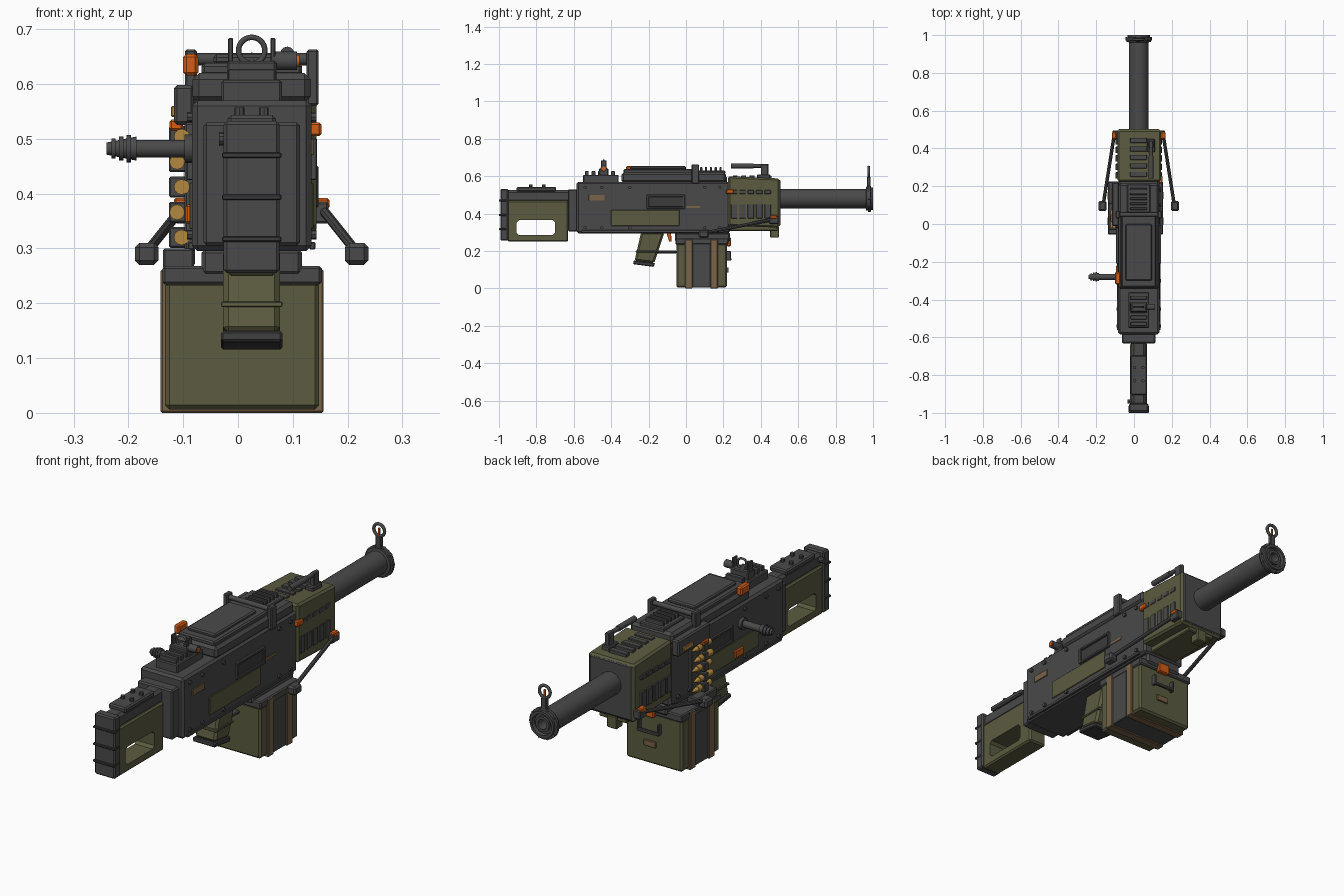
import bpy, bmesh, math
from mathutils import Vector, Matrix

CX = 0.025          # centre plane of the weapon


def mat(name, r, g, b):
    m = bpy.data.materials.new(name)
    m.diffuse_color = (r, g, b, 1)
    return m


GRAY = mat("gunmetal_gray", 0.068, 0.068, 0.07)
DARK = mat("dark_gray", 0.045, 0.045, 0.047)
OLIVE = mat("olive_green", 0.105, 0.105, 0.052)
TAN = mat("tan_strap", 0.19, 0.125, 0.065)
BRASS = mat("brass", 0.45, 0.25, 0.05)
ORANGE = mat("orange", 0.65, 0.11, 0.008)


def finish(name, bm, m, smooth=False):
    bmesh.ops.recalc_face_normals(bm, faces=bm.faces)
    me = bpy.data.meshes.new(name)
    bm.to_mesh(me)
    bm.free()
    me.materials.append(m)
    ob = bpy.data.objects.new(name, me)
    bpy.context.collection.objects.link(ob)
    if smooth:
        bpy.ops.object.select_all(action='DESELECT')
        ob.select_set(True)
        bpy.context.view_layer.objects.active = ob
        bpy.ops.object.shade_smooth_by_angle(angle=math.radians(35))
    return ob


def box(name, x, y, z, m, bev=0.004):
    bm = bmesh.new()
    size = [b - a for a, b in (x, y, z)]
    mid = [(a + b) / 2 for a, b in (x, y, z)]
    bmesh.ops.create_cube(bm, size=1, matrix=Matrix.Translation(mid) @ Matrix.Diagonal((*size, 1)))
    bev = min(bev, min(size) * 0.3)
    if bev > 0:
        bmesh.ops.bevel(bm, geom=bm.edges[:], offset=bev, segments=1, affect='EDGES')
    return finish(name, bm, m)


def mid_box(name, half, y, z, m, bev=0.004):
    return box(name, (CX - half, CX + half), y, z, m, bev)


def side_boxes(name, inner, outer, y, z, m, bev=0.002):
    # a matching pair on the right and left side, distances from the centre plane
    box(name + "_right", (CX + inner, CX + outer), y, z, m, bev)
    box(name + "_left", (CX - outer, CX - inner), y, z, m, bev)


def rod(name, a, b, r, m, n=16, r2=None):
    a, b = Vector(a), Vector(b)
    bm = bmesh.new()
    M = Matrix.Translation((a + b) / 2) @ (b - a).to_track_quat('Z', 'Y').to_matrix().to_4x4()
    bmesh.ops.create_cone(bm, cap_ends=True, segments=n, radius1=r, radius2=r if r2 is None else r2,
                          depth=(b - a).length, matrix=M)
    return finish(name, bm, m, n > 8)


def extrude(name, pts, x0, x1, m, bev=0.005):
    # (y, z) side profile pushed across x
    bm = bmesh.new()
    f = bm.faces.new([bm.verts.new((x0, y, z)) for y, z in pts])
    g = bmesh.ops.extrude_face_region(bm, geom=[f])
    bmesh.ops.translate(bm, vec=(x1 - x0, 0, 0), verts=[v for v in g["geom"] if isinstance(v, bmesh.types.BMVert)])
    if bev:
        bmesh.ops.bevel(bm, geom=bm.edges[:], offset=bev, segments=1, affect='EDGES')
    return finish(name, bm, m)


def lathe(name, prof, zc, m, n=32):
    # (radius, y) profile spun around the barrel axis
    bm = bmesh.new()
    vs = [bm.verts.new((CX + r, y, zc)) for r, y in prof]
    es = [bm.edges.new(p) for p in zip(vs, vs[1:])]
    bmesh.ops.spin(bm, geom=vs + es, cent=(CX, 0, zc), axis=(0, 1, 0), angle=2 * math.pi, steps=n)
    bmesh.ops.remove_doubles(bm, verts=bm.verts, dist=1e-5)
    return finish(name, bm, m, True)


# --- stock with a rounded window
stock = mid_box("stock_body", 0.045, (-0.955, -0.63), (0.25, 0.47), OLIVE, 0.007)
cutter = mid_box("window_cutter", 0.2, (-0.905, -0.70), (0.285, 0.365), DARK, 0.012)
cutter.hide_render = True
mod = stock.modifiers.new("window", 'BOOLEAN')
mod.object, mod.operation, mod.solver = cutter, 'DIFFERENCE', 'EXACT'
bpy.context.view_layer.objects.active = stock
bpy.ops.object.modifier_apply(modifier=mod.name)
bpy.data.objects.remove(cutter)
mid_box("stock_tube", 0.037, (-0.96, -0.62), (0.462, 0.525), GRAY, 0.012)
mid_box("butt_plate", 0.051, (-0.993, -0.95), (0.255, 0.532), GRAY, 0.006)
for z in (0.317, 0.393, 0.47):
    mid_box("butt_rib", 0.054, (-1.0, -0.962), (z - 0.005, z + 0.005), DARK, 0.002)
mid_box("cheek_rest", 0.044, (-0.905, -0.695), (0.518, 0.543), GRAY, 0.006)
for y in (-0.83, -0.76):
    for x in (-0.022, 0.022):
        rod("cheek_bolt", (CX + x, y, 0.54), (CX + x, y, 0.557), 0.009, GRAY, 8)
rod("sling_knob", (-0.035, -0.94, 0.50), (0.0, -0.94, 0.50), 0.012, GRAY, 10)

# --- receiver
mid_box("receiver", 0.109, (-0.585, 0.235), (0.295, 0.57), GRAY, 0.01)
mid_box("rear_collar", 0.088, (-0.632, -0.58), (0.305, 0.53), GRAY, 0.006)
side_boxes("lower_panel", 0.105, 0.113, (-0.40, -0.035), (0.335, 0.42), OLIVE)
side_boxes("lower_rail", 0.105, 0.116, (-0.56, 0.2), (0.298, 0.312), GRAY)
for z in (0.425, 0.49):
    side_boxes("port_frame_bar", 0.105, 0.119, (-0.21, -0.005), (z, z + 0.011), GRAY)
for y in (-0.21, -0.017):
    side_boxes("port_frame_end", 0.105, 0.119, (y, y + 0.012), (0.425, 0.50), GRAY)
side_boxes("port_cover", 0.105, 0.112, (-0.20, -0.015), (0.435, 0.49), DARK)
box("data_plate", (0.13, 0.138), (-0.52, -0.435), (0.47, 0.50), TAN, 0.001)
box("marking_strip", (0.132, 0.1365), (0.0, 0.075), (0.43, 0.442), TAN, 0.001)
box("left_button", (-0.096, -0.08), (-0.28, -0.22), (0.345, 0.38), ORANGE)
box("right_selector", (0.13, 0.152), (0.215, 0.255), (0.505, 0.53), ORANGE)
for y in (-0.54, -0.45, -0.3, 0.1, 0.18):
    for z in (0.325, 0.54):
        for s in (-1, 1):
            rod("receiver_bolt", (CX + s * 0.105, y, z), (CX + s * 0.118, y, z), 0.009, GRAY, 8)

# --- top rail and rear sight
mid_box("rear_rail", 0.055, (-0.55, -0.36), (0.565, 0.607), GRAY)
for y in (-0.53, -0.495, -0.46, -0.425, -0.39):
    mid_box("rear_rail_rib", 0.043, (y - 0.01, y + 0.01), (0.605, 0.627), GRAY, 0.002)
mid_box("rear_sight_base", 0.045, (-0.465, -0.415), (0.60, 0.642), GRAY)
side_boxes("rear_sight_post", 0.034, 0.043, (-0.455, -0.425), (0.625, 0.684), GRAY)
bm = bmesh.new()


def ring(name, y, z, R, r, m):
    bpy.ops.mesh.primitive_torus_add(location=(CX, y, z), rotation=(math.pi / 2, 0, 0), major_radius=R,
                                     minor_radius=r, major_segments=28, minor_segments=8)
    ob = bpy.context.object
    ob.name = name
    ob.data.materials.append(m)
    bpy.ops.object.shade_smooth_by_angle(angle=math.radians(50))


bm.free()
ring("rear_sight_ring", -0.44, 0.661, 0.024, 0.005, GRAY)
rod("sight_drum", (CX + 0.04, -0.44, 0.642), (0.108, -0.44, 0.642), 0.017, GRAY, 14)
rod("sight_knob", (0.104, -0.44, 0.642), (0.112, -0.44, 0.642), 0.011, ORANGE, 12)

# --- feed cover, hinge and latch
mid_box("feed_cover", 0.108, (-0.345, 0.215), (0.565, 0.62), GRAY, 0.012)
mid_box("feed_cover_lid", 0.092, (-0.335, 0.05), (0.615, 0.638), GRAY, 0.006)
mid_box("feed_cover_panel", 0.07, (-0.30, 0.0), (0.635, 0.654), GRAY, 0.006)
mid_box("cover_front_plate", 0.062, (0.06, 0.21), (0.61, 0.63), GRAY)
for i in range(5):
    mid_box("cover_front_rib", 0.045, (0.075 + i * 0.026, 0.087 + i * 0.026), (0.625, 0.648), GRAY, 0.002)
rod("cover_hinge_bar", (-0.08, 0.05, 0.645), (0.135, 0.05, 0.645), 0.011, GRAY, 12)
side_boxes("hinge_post", 0.1, 0.122, (0.03, 0.07), (0.56, 0.663), GRAY, 0.004)
box("cover_latch", (-0.1, -0.072), (-0.32, -0.255), (0.615, 0.655), ORANGE, 0.006)

# --- handguard with vents
extrude("handguard", [(0.225, 0.335), (0.5, 0.325), (0.5, 0.588), (0.225, 0.60)], CX - 0.113, CX + 0.118, OLIVE, 0.009)
mid_box("handguard_front_plate", 0.106, (0.49, 0.504), (0.335, 0.58), GRAY)
mid_box("handguard_under_rail", 0.07, (0.23, 0.49), (0.308, 0.335), OLIVE)
box("under_lug", (0.0, 0.05), (0.45, 0.498), (0.272, 0.33), OLIVE)
for i in range(5):
    y = 0.24 + i * 0.045
    side_boxes("side_vent", 0.108, 0.122, (y, y + 0.034), (0.375, 0.45), GRAY)
    side_boxes("upper_vent", 0.108, 0.121, (y, y + 0.034), (0.505, 0.525), GRAY)
    box("top_vent", (-0.02, 0.068), (y + 0.01, y + 0.036), (0.58, 0.604), GRAY, 0.002)

# --- carrying handle
box("handle_base", (0.07, 0.11), (0.38, 0.45), (0.585, 0.61), GRAY)
box("handle_post", (0.078, 0.102), (0.4, 0.44), (0.6, 0.664), GRAY)
rod("handle_bar", (0.09, 0.25, 0.655), (0.09, 0.44, 0.655), 0.01, GRAY, 12)
rod("handle_grip", (0.09, 0.24, 0.655), (0.09, 0.36, 0.655), 0.013, GRAY, 12)

# --- barrel, muzzle and front sight
lathe("barrel", [(0, 0.48), (0.052, 0.48), (0.052, 0.962), (0.064, 0.964), (0.064, 0.972), (0.071, 0.974),
                 (0.071, 0.986), (0.06, 0.988), (0.06, 1.0), (0.048, 1.0), (0.045, 0.985), (0.034, 0.985),
                 (0.034, 0.996), (0.022, 0.996), (0.02, 0.93), (0, 0.93)], 0.48, GRAY)
for k in range(10):
    a = k * math.tau / 10
    c, s = math.cos(a), math.sin(a)
    rod("muzzle_stud", (CX + 0.066 * c, 0.972, 0.48 + 0.066 * s), (CX + 0.066 * c, 0.99, 0.48 + 0.066 * s), 0.006, GRAY, 6)
mid_box("front_sight_post", 0.014, (0.967, 0.987), (0.53, 0.598), GRAY)
ring("front_sight_ring", 0.977, 0.623, 0.027, 0.007, GRAY)
mid_box("front_sight_blade", 0.004, (0.973, 0.981), (0.595, 0.632), ORANGE, 0.001)

# --- folded bipod
for s, side in ((1, "right"), (-1, "left")):
    x = lambda d: CX + s * d
    box("bipod_mount_" + side, sorted((x(0.1), x(0.14))), (0.445, 0.495), (0.345, 0.385), GRAY)
    box("bipod_pivot_" + side, sorted((x(0.118), x(0.142))), (0.45, 0.487), (0.372, 0.392), ORANGE)
    rod("bipod_leg_" + side, (x(0.13), 0.47, 0.37), (x(0.19), 0.09, 0.295), 0.009, GRAY, 8)
    box("bipod_foot_" + side, sorted((x(0.17), x(0.213))), (0.068, 0.123), (0.27, 0.31), GRAY, 0.008)

# --- pistol grip and trigger
extrude("pistol_grip", [(-0.24, 0.30), (-0.115, 0.30), (-0.17, 0.135), (-0.275, 0.148)], CX - 0.052, CX + 0.052, OLIVE, 0.01)
extrude("grip_cap", [(-0.28, 0.15), (-0.165, 0.136), (-0.172, 0.115), (-0.283, 0.13)], CX - 0.056, CX + 0.056, DARK, 0.004)
extrude("grip_band", [(-0.267, 0.203), (-0.143, 0.203), (-0.147, 0.193), (-0.27, 0.193)], CX - 0.056, CX + 0.056, OLIVE, 0.002)
mid_box("trigger_guard", 0.02, (-0.155, -0.05), (0.188, 0.202), GRAY)
extrude("trigger", [(-0.105, 0.30), (-0.08, 0.30), (-0.077, 0.25), (-0.09, 0.25)], CX - 0.014, CX + 0.014, ORANGE, 0.002)

# --- ammunition box with straps
mid_box("magazine_well", 0.092, (-0.06, 0.235), (0.25, 0.30), GRAY, 0.008)
box("ammo_box", (-0.133, 0.148), (-0.052, 0.22), (0.006, 0.24), OLIVE, 0.008)
box("ammo_box_lid", (-0.138, 0.153), (-0.056, 0.226), (0.234, 0.268), GRAY, 0.005)
box("box_side_panel", (-0.137, 0.152), (0.035, 0.13), (0.004, 0.24), GRAY, 0.003)
for y in (-0.005, 0.13):
    box("box_strap", (-0.141, 0.156), (y, y + 0.04), (0.0, 0.262), TAN, 0.003)
mid_box("box_latch", 0.03, (0.218, 0.24), (0.225, 0.272), ORANGE, 0.004)
side_boxes("box_handle_arm", 0.045, 0.055, (0.218, 0.24), (0.15, 0.2), GRAY)
mid_box("box_handle_bar", 0.055, (0.23, 0.242), (0.15, 0.164), GRAY, 0.003)
mid_box("box_label", 0.03, (0.215, 0.227), (0.085, 0.112), TAN, 0.002)

# --- belt chute, links and cartridges on the left side
box("feed_tray", (-0.117, -0.08), (-0.01, 0.22), (0.525, 0.598), GRAY, 0.006)
box("feed_tray_insert", (-0.122, -0.11), (0.12, 0.19), (0.54, 0.56), BRASS, 0.002)
box("chute_back", (-0.098, -0.078), (-0.02, 0.1), (0.268, 0.53), GRAY)
for y in (-0.022, 0.088):
    box("chute_edge", (-0.127, -0.08), (y, y + 0.012), (0.268, 0.30), GRAY, 0.002)
box("chute_lip", (-0.137, -0.08), (-0.03, 0.11), (0.262, 0.30), GRAY)
box("chute_catch", (-0.125, -0.1), (0.01, 0.05), (0.515, 0.535), ORANGE)
for i in range(5):
    z = 0.32 + i * 0.046
    x = -0.103 if i % 2 == 0 else -0.111
    rod("cartridge", (x, -0.022, z), (x, 0.07, z), 0.014, BRASS, 12)
    rod("cartridge_tip", (x, 0.07, z), (x, 0.102, z), 0.011, BRASS, 12, 0.003)
    box("belt_link", (-0.126, -0.085), (0.015, 0.045), (z - 0.019, z + 0.019), GRAY, 0.003)

# --- charging handle
rod("charging_base", (-0.098, -0.28, 0.482), (-0.08, -0.28, 0.482), 0.026, GRAY, 16)
rod("charging_rod", (-0.185, -0.28, 0.482), (-0.09, -0.28, 0.482), 0.016, GRAY, 16)
rod("charging_knob", (-0.24, -0.28, 0.482), (-0.185, -0.28, 0.482), 0.011, GRAY, 16, 0.022)
for x, r in ((-0.227, 0.018), (-0.213, 0.022), (-0.199, 0.025)):
    rod("knob_rib", (x - 0.004, -0.28, 0.482), (x + 0.004, -0.28, 0.482), r, GRAY, 16)
